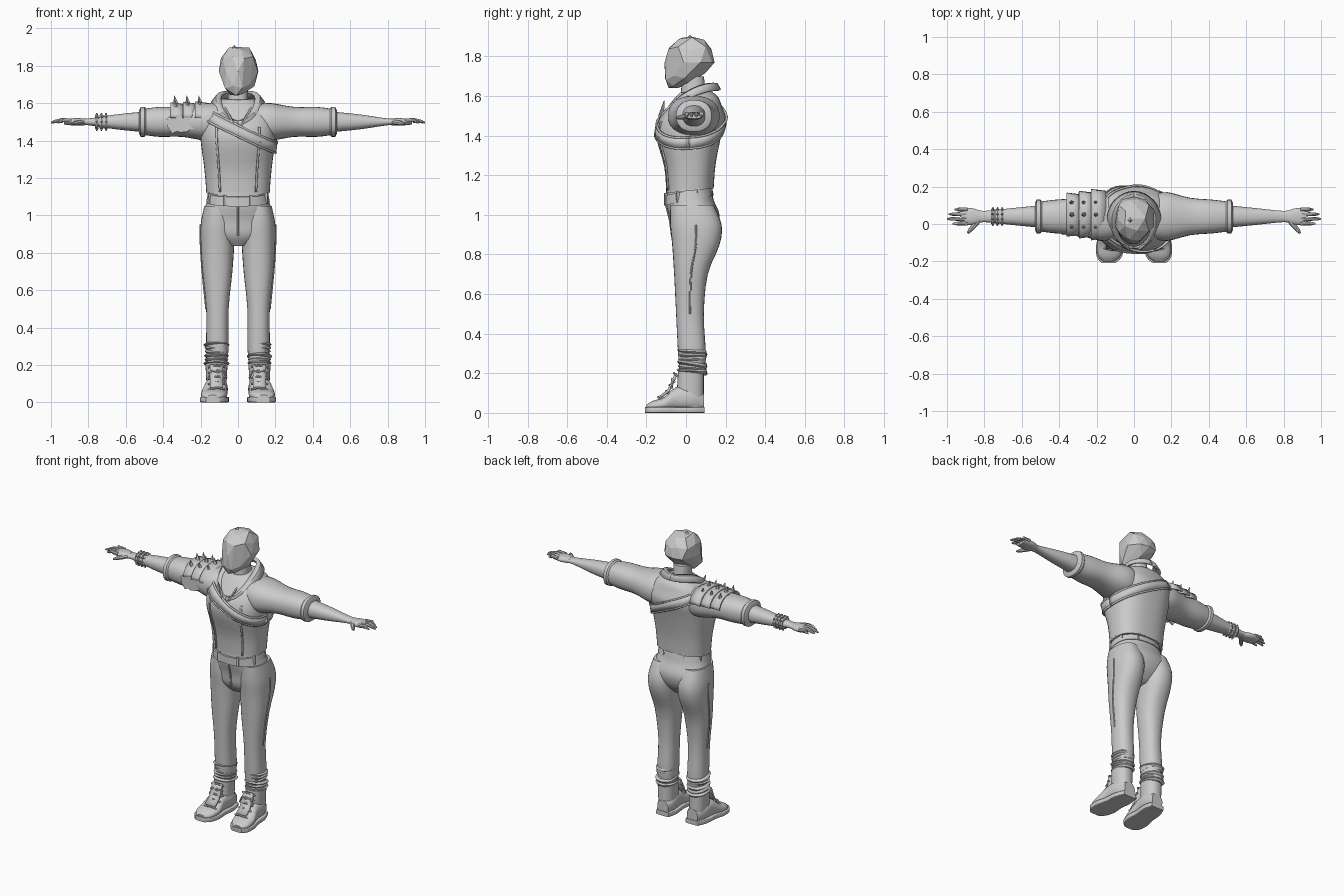
import bpy, bmesh, random
from math import sin, cos, pi, copysign
from mathutils import Vector

random.seed(4)
cube = bpy.data.objects.get("Cube")
if cube:
    bpy.data.objects.remove(cube)

grey = bpy.data.materials.new("plain_grey")
grey.use_nodes = True
grey.diffuse_color = (.6, .6, .6, 1)
grey.node_tree.nodes["Principled BSDF"].inputs["Base Color"].default_value = grey.diffuse_color

ARM_Y, ARM_Z, LEG_X = .04, 1.5, .11


def finish(name, mesh_data, smooth=True, thick=0):
    bmesh.ops.recalc_face_normals(mesh_data, faces=mesh_data.faces)
    mesh = bpy.data.meshes.new(name)
    mesh_data.to_mesh(mesh)
    mesh_data.free()
    mesh.materials.append(grey)
    part = bpy.data.objects.new(name, mesh)
    bpy.context.collection.objects.link(part)
    if thick:
        modifier = part.modifiers.new("thickness", "SOLIDIFY")
        modifier.thickness, modifier.offset = thick, 0
    if smooth:
        bpy.ops.object.select_all(action="DESELECT")
        part.select_set(True)
        bpy.context.view_layer.objects.active = part
        bpy.ops.object.shade_smooth_by_angle(angle=.7)


def skin(rows, closed=False):
    """Join equal rows of points into a sheet, or a capped closed tube."""
    surface = bmesh.new()
    grid = [[surface.verts.new(point) for point in row] for row in rows]
    count = len(grid[0])
    for lower, upper in zip(grid, grid[1:]):
        for i in range(count if closed else count - 1):
            j = (i + 1) % count
            surface.faces.new((lower[i], lower[j], upper[j], upper[i]))
    if closed:
        surface.faces.new(grid[0])
        surface.faces.new(grid[-1])
    return surface


def spline(keys, steps):
    """Smooth curve through a list of number tuples."""
    keys = [Vector(key) for key in keys]
    padded = [keys[0]] + keys + [keys[-1]]
    curve = []
    for before, start, end, after in zip(padded, padded[1:], padded[2:], padded[3:]):
        for step in range(steps):
            t = step / steps
            enter, leave = (end - before) / 2, (after - start) / 2
            bend = end - start
            curve.append(start + t * (enter + t * (3 * bend - 2 * enter - leave + t * (enter + leave - 2 * bend))))
    return curve + [keys[-1]]


def oval(mid_a, half_a, mid_b, half_b, angle, power):
    c, s = cos(angle), sin(angle)
    return (mid_a + half_a * copysign(abs(c) ** (2 / power), c),
            mid_b + half_b * copysign(abs(s) ** (2 / power), s))


def loft(name, axis, sections, side=1, steps=3, power=2.3, tilt=0, sides=28):
    """Oval sections (position, mid, half, mid, half) along an axis."""
    rows = []
    for t, *box in spline(sections, steps):
        row = []
        for i in range(sides):
            a, b = oval(*box, 2 * pi * i / sides, power)
            x, y, z = {"x": (t, a, b), "y": (a, t, b), "z": (a, b, t)}[axis]
            row.append((x * side, y, z + tilt * y))
        rows.append(row)
    finish(name, skin(rows, True))


def upright(name, rows, x=0, **options):
    """Sections given as height, half width, front and back."""
    loft(name, "z", [(z, x, half, (front + back) / 2, (back - front) / 2)
                     for z, half, front, back in rows], **options)


def arm_part(name, rows, side, **options):
    """Sections given as reach, half depth and half height."""
    loft(name, "x", [(x, ARM_Y, depth, ARM_Z, height) for x, depth, height in rows], side, **options)


def tube(name, points, radii, side=1, sides=8):
    """Round tube with its own radius at each point."""
    path = [Vector((x * side, y, z)) for x, y, z in points]
    rows = []
    for i, point in enumerate(path):
        along = (path[min(i + 1, len(path) - 1)] - path[max(i - 1, 0)]).normalized()
        across = along.cross(Vector((.1, .2, 1))).normalized()
        up = along.cross(across)
        rows.append([point + radii[i] * (across * cos(2 * pi * k / sides) + up * sin(2 * pi * k / sides))
                     for k in range(sides)])
    finish(name, skin(rows, True))


# Jacket body
BODY = [(1.13, .17, -.1, .14), (1.25, .18, -.11, .15), (1.4, .2, -.15, .18), (1.48, .2, -.14, .2),
        (1.54, .19, -.1, .18), (1.59, .14, -.06, .16), (1.62, .08, -.03, .12)]
JACKET_TILT, JACKET_POWER = .06, 2.5
upright("jacket_body", BODY, power=JACKET_POWER, tilt=JACKET_TILT, sides=40)
hem = BODY[0]
upright("jacket_hem", [(z, *hem[1:]) for z in (hem[0] - .01, hem[0] + .02)], steps=1, power=JACKET_POWER, tilt=.1)


def jacket_point(angle, z, grow):
    """Point on the jacket surface at a height and direction."""
    z = min(max(z, BODY[0][0]), BODY[-1][0])
    low, high = next(pair for pair in zip(BODY, BODY[1:]) if z <= pair[1][0])
    mix = (z - low[0]) / (high[0] - low[0])
    half, front, back = [a + (b - a) * mix for a, b in zip(low[1:], high[1:])]
    x, y = oval(0, half * grow, (front + back) / 2, (back - front) / 2 * grow, angle, JACKET_POWER)
    return Vector((x, y, z + JACKET_TILT * y))


def strap_point(angle, rise, grow):
    """Point where a slanted plane meets the jacket."""
    z = ARM_Z
    for _ in range(12):
        slanted = 1.46 + rise - jacket_point(angle, z, 1).x / 2
        z = (z + min(slanted, 1.6)) / 2
    return jacket_point(angle, z, grow)


# Diagonal strap with raised edges
turn = [2 * pi * i / 48 for i in range(49)]
for name, middle, width, grow in (("diagonal_strap", 0, .06, 1.04), ("strap_edge", .03, .01, 1.05),
                                  ("strap_edge", -.03, .01, 1.05)):
    rows = [[strap_point(angle, middle + edge * width / 2, grow) for angle in turn] for edge in (-1, 1)]
    finish(name, skin(rows), thick=.01)

# Jacket front edges
heights = [row[0] for row in spline(BODY[:4], 3)]
for front in (-pi / 2 - .5, -pi / 2 + .5):
    rows = [[jacket_point(front + wide, z, 1.02) for z in heights] for wide in (-.03, .03)]
    finish("jacket_front_edge", skin(rows), thick=.008)

# Neck, folded collar and shirt points
upright("neck", [(1.55, .06, -.03, .11), (1.7, .05, -.02, .09)], steps=1)
for side in (1, -1):
    rows = []
    for reach, drop in ((0, 0), (.5, 0), (1, .03)):
        row = []
        for i in range(17):
            angle = pi * i / 16
            dip = (.5 + cos(angle) / 2) ** 2
            row.append((side * (.09 + .05 * reach) * sin(angle), .01 + .01 * reach - (.13 + .02 * reach) * cos(angle),
                        1.66 - .16 * dip - drop))
        rows.append(row)
    finish("collar", skin(rows), thick=.015)
    flap = [[(side * x, y, z) for x, y, z in pair] for pair in
            (((.01, -.13, 1.47), (.05, -.11, 1.54)), ((.03, -.14, 1.5), (.07, -.11, 1.58)))]
    finish("shirt_collar_point", skin(flap), False, .008)

# Faceted head: a jittered hull that narrows to a chin at the front
head = bmesh.new()
bmesh.ops.create_icosphere(head, subdivisions=2, radius=1)
points = [v.co.copy() for v in head.verts]
head.clear()
for p in points:
    low = max(0, -p.z)
    swell = random.uniform(.93, 1.18)
    x = .1 * p.x * swell * (1 - .4 * low ** 2)
    y = .03 + .12 * p.y * swell - .07 * low
    z = 1.77 + .13 * p.z * swell + .05 * p.y * low
    head.verts.new((x, max(y, -.11), min(max(z, 1.62), 1.9)))
bmesh.ops.convex_hull(head, input=head.verts[:])
bmesh.ops.delete(head, geom=[v for v in head.verts if not v.link_faces], context="VERTS")
finish("faceted_head", head, False)
peak = bmesh.new()
bmesh.ops.create_cone(peak, segments=4, radius1=.06, radius2=0, depth=.06, cap_ends=True)
bmesh.ops.translate(peak, verts=peak.verts, vec=(-.02, .02, 1.88))
finish("head_peak", peak, False)

# Trouser seat, waistband, loops and fly
SEAT = [(.84, .06, -.03, .09), (.9, .17, -.07, .15), (.98, .19, -.08, .17), (1.06, .17, -.1, .14), (1.13, .15, -.1, .13)]
upright("trouser_seat", SEAT, tilt=.1)
upright("waistband", [(1.07, .17, -.11, .14), (1.12, .16, -.11, .13)], steps=1, tilt=.2)
for i in range(8):
    x, y = oval(0, .16, .01, .12, pi * (i + .5) / 4, 2.3)
    z = 1.1 + y / 5
    tube("belt_loop", [(x, y, z - .03), (x, y, z + .03)], (.01, .01), sides=4)
tube("fly_seam", [(0, front, z - .01) for z, half, front, back in SEAT[1:4]], [.006] * 3)

LEG = [(1.05, .07, -.08, .14), (.95, .09, -.08, .18), (.85, .09, -.07, .17), (.7, .08, -.06, .11),
       (.5, .06, -.05, .09), (.3, .06, -.04, .1), (.2, .05, -.03, .09)]
FOOT = [(.09, .04, .1), (.03, .06, .13), (-.05, .06, .13), (-.11, .07, .08), (-.17, .06, .06), (-.2, .03, .04)]

for side, label in ((1, "left_"), (-1, "right_")):
    # Trouser legs with outer seams and crumpled ankles
    upright(label + "trouser_leg", LEG, LEG_X, side=side)
    tube(label + "leg_seam", spline([(LEG_X + half, (front + back) / 2, z) for z, half, front, back in LEG[1:5]], 3),
         [.005] * 10, side)
    for i in range(6):
        z, puff = .2 + i * .02, random.uniform(.06, .07)
        fold = [(z, .05, -.03, .1), (z + .012, puff, .03 - puff * 1.1, .04 + puff), (z + .024, .05, -.03, .1)]
        upright(label + "ankle_fold", fold, LEG_X + .005, side=side, steps=2, tilt=random.uniform(-.2, .2))

    # Boots: shaft, foot splayed outward, and sole
    upright(label + "boot_shaft", [(.03, .05, -.05, .09), (.22, .06, -.04, .09)], LEG_X + .005, side=side, steps=1)
    splay = [(y, LEG_X + .007 - y / 11, half, top) for y, half, top in FOOT]
    loft(label + "boot_foot", "y", [(y, x, half, top / 2 + .005, top / 2 - .005) for y, x, half, top in splay], side)
    loft(label + "boot_sole", "y", [(y * 1.04, x, half + .006, .015, .015) for y, x, half, top in splay], side, power=9)
    climb = [(.08 * t ** .5 - .13, .08 + .12 * t) for t in (0, .25, .5, .75, 1)]
    finish(label + "boot_tongue", skin([[(side * (LEG_X + x), y, z) for x in (-.03, .01, .04)] for y, z in climb]), thick=.015)
    for y, z in climb:
        lace = [(LEG_X + x, y + abs(x) / 4 - .01, z - abs(x) / 4) for x in (-.04, 0, .05)]
        tube(label + "lace", lace, [.006] * 3, side)
    for bow in (-1, 1):
        tube(label + "lace_end", [(LEG_X + bow * x, -.07, z) for x, z in ((0, .16), (.03, .17), (.05, .13))],
             [.005] * 3, side)

    # Sleeves, cuffs, forearms and palms
    arm_part(label + "sleeve", [(.1, .12, .1), (.18, .13, .1), (.3, .1, .08), (.42, .09, .08), (.5, .08, .07)], side)
    arm_part(label + "cuff", [(.49, .08, .07), (.5, .09, .08), (.52, .09, .08), (.53, .07, .06)], side, steps=1)
    arm_part(label + "forearm", [(.5, .06, .055), (.65, .045, .04), (.8, .03, .018), (.85, .04, .018)], side)
    arm_part(label + "palm", [(.82, .03, .018), (.87, .045, .02), (.93, .04, .014)], side)

    # Fingers and thumb
    for i, tip in enumerate((.97, 1, .99, .96)):
        y = ARM_Y + (i - 1.5) * .025
        tube(label + "finger", [(.89, y, 1.506), (.94, y, 1.51), (tip - .02, y, 1.502), (tip, y, 1.496)],
             (.012, .011, .009, .004), side)
    tube(label + "thumb", [(.83 + .06 * t, .02 - .07 * t, ARM_Z - .01 * t) for t in (0, .4, .8, 1)],
         (.014, .014, .011, .005), side)

# Layered shoulder guard with spikes on the right
for i in range(3):
    start = -.15 - i * .065
    rows = []
    for x, lift in ((start, .005), (start - .08, .015)):
        rows.append([(x, *oval(ARM_Y + .01, .12 - i * .01 + lift, ARM_Z, .09 - i * .003 + lift, pi * (k + 1) / 16, 2.2))
                     for k in range(15)])
    finish("shoulder_plate", skin(rows), thick=.01)
    for across in (-1, 0, 1):
        x, y, z = start - .05, ARM_Y + .01 + across * .06, 1.58 - abs(across) * .02
        tube("shoulder_spike", [(x, y, z), (x - .01, y + across * .01, z + .06)], (.02, .001), sides=5)

# Ragged patches on the front of the right sleeve
for i in range(3):
    patch = bmesh.new()
    outline = []
    for k in range(7):
        radius = random.uniform(.03, .055)
        outline.append(patch.verts.new((-.26 - i * .04 + radius * cos(2 * pi * k / 7), -.065 + i * .005,
                                        ARM_Z - .01 + radius * sin(2 * pi * k / 7))))
    patch.faces.new(outline)
    finish("ragged_patch", patch, False, .009)

# Studded bracelet on the right wrist
for x in (.705, .73, .755):
    arm_part("bracelet_band", [(x - .01, .04, .036), (x, .044, .04), (x + .01, .04, .036)], -1, steps=1)
    for k in range(10):
        angle = pi * k / 5
        tube("bracelet_stud", [(-x, ARM_Y + r * cos(angle), ARM_Z + r * sin(angle)) for r in (.04, .05)],
             (.007, .003), sides=5)
